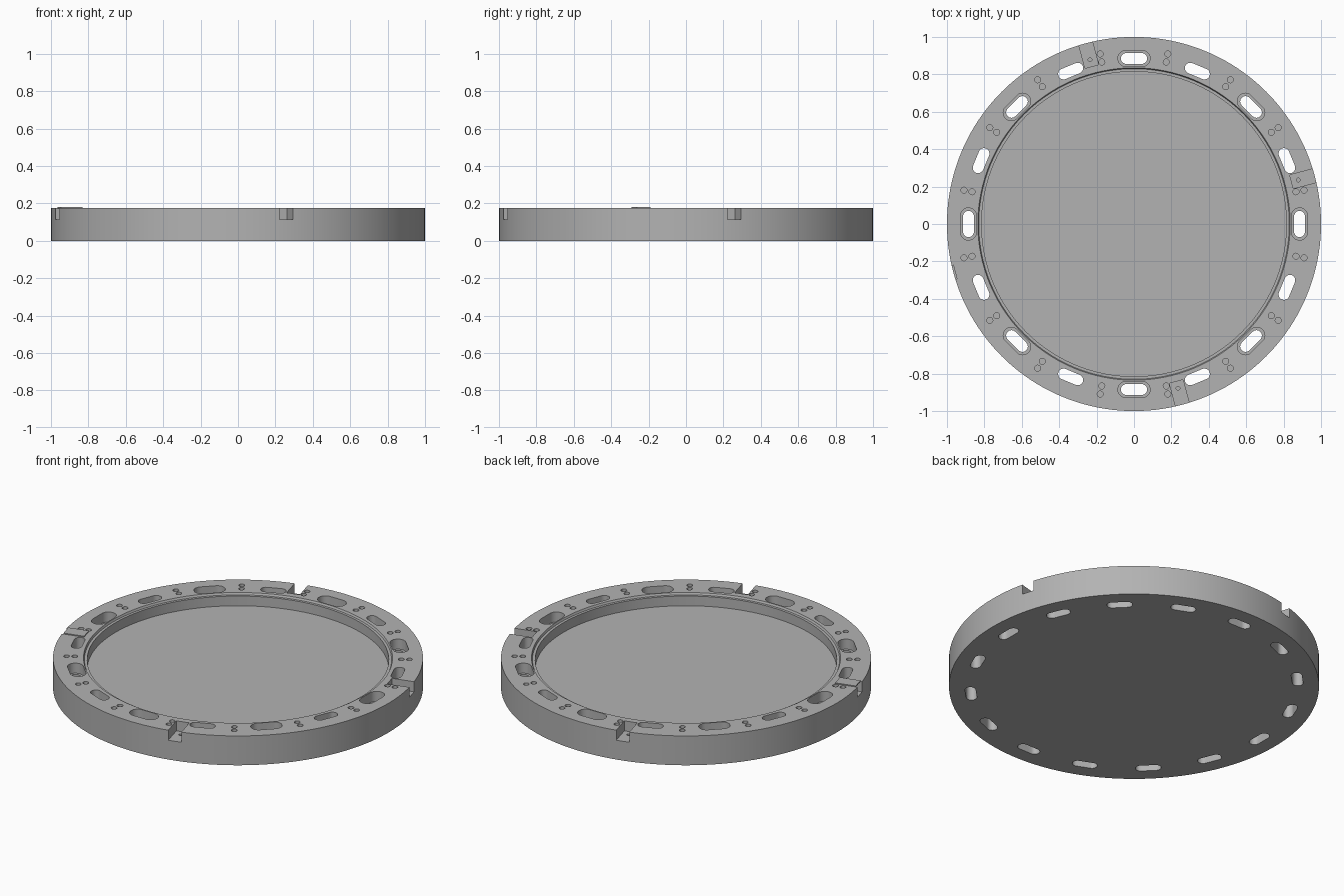
import bpy, bmesh, math
from mathutils import Matrix, Vector

cube = bpy.data.objects.get("Cube")
if cube:
    bpy.data.objects.remove(cube)

HEIGHT = 0.175
FLOOR_Z = 0.105
SLOT_R = 0.885

grey = bpy.data.materials.new("neutral grey")
grey.use_nodes = True
colour = (0.45, 0.45, 0.45, 1)
grey.diffuse_color = colour
grey.node_tree.nodes["Principled BSDF"].inputs["Base Color"].default_value = colour


def make_object(name, bm):
    bmesh.ops.recalc_face_normals(bm, faces=bm.faces)
    mesh = bpy.data.meshes.new(name)
    bm.to_mesh(mesh)
    bm.free()
    mesh.materials.append(grey)
    obj = bpy.data.objects.new(name, mesh)
    bpy.context.collection.objects.link(obj)
    return obj


def prism(bm, outline, z0, z1, angle):
    """Extrude an outline (radial, tangential) turned to an angle in degrees."""
    turn = Matrix.Rotation(math.radians(angle), 3, 'Z')
    low = [bm.verts.new(turn @ Vector((x, y, z0))) for x, y in outline]
    face = bm.faces.new(low)
    up = bmesh.ops.extrude_face_region(bm, geom=[face])
    verts = [v for v in up["geom"] if isinstance(v, bmesh.types.BMVert)]
    bmesh.ops.translate(bm, verts=verts, vec=(0, 0, z1 - z0))


def capsule(radius, half_length, width_r, steps=12):
    """Rounded slot lying along the tangent; a zero straight part gives a circle."""
    straight = half_length - width_r
    points = []
    for side in (1, -1):
        for i in range(steps + (1 if straight > 0 else 0)):
            a = math.pi * i / steps
            points.append((radius + side * width_r * math.cos(a),
                           side * (straight + width_r * math.sin(a))))
    return points


def rectangle(r0, r1, half):
    return [(r0, -half), (r1, -half), (r1, half), (r0, half)]


# Dish body: turned profile with a raised rim and stepped inner lip
profile = [(0, 0), (1, 0), (1, HEIGHT), (0.835, HEIGHT), (0.83, HEIGHT - 0.012),
           (0.815, HEIGHT - 0.012), (0.815, FLOOR_Z), (0, FLOOR_Z)]
bm = bmesh.new()
verts = [bm.verts.new((x, 0, z)) for x, z in profile]
edges = [bm.edges.new(pair) for pair in zip(verts, verts[1:])]
bmesh.ops.spin(bm, geom=verts + edges, axis=(0, 0, 1), cent=(0, 0, 0),
               angle=math.tau, steps=160, use_duplicate=False)
bmesh.ops.remove_doubles(bm, verts=bm.verts, dist=0.0001)
body = make_object("ring_dish", bm)

# Through slots around the rim, and a small hole under each notch
through = bmesh.new()
for i in range(16):
    prism(through, capsule(SLOT_R, 0.07, 0.029), -0.1, 0.3, i * 22.5)
for i in range(4):
    prism(through, capsule(0.909, 0.01, 0.01), 0.06, 0.3, 15 + i * 90)

# Wider slot pockets, paired screw holes and open edge notches
pockets = bmesh.new()
for i in range(8):
    prism(pockets, capsule(SLOT_R, 0.086, 0.043), 0.115, 0.3, i * 45)
for i in range(16):
    for r in (0.883, 0.927):
        prism(pockets, capsule(r, 0.016, 0.016), 0.115, 0.3, 11.25 + i * 22.5)
for i in range(4):
    prism(pockets, rectangle(0.872, 1.1, 0.0375), 0.115, 0.3, 15 + i * 90)

for name, cutter_mesh in (("slot_cutter", through), ("pocket_cutter", pockets)):
    cutter = make_object(name, cutter_mesh)
    cutter.hide_render = True
    cutter.hide_set(True)
    cutter.display_type = 'WIRE'
    mod = body.modifiers.new(name, 'BOOLEAN')
    mod.operation = 'DIFFERENCE'
    mod.solver = 'EXACT'
    mod.object = cutter
    bpy.context.view_layer.objects.active = body
    bpy.ops.object.modifier_apply(modifier=name)
    bpy.data.objects.remove(cutter)

# Thin cover plate over one notch
plate = bmesh.new()
prism(plate, rectangle(0.872, 0.99, 0.0375), HEIGHT - 0.001, HEIGHT + 0.006, 195)
make_object("notch_cover", plate)

# Smooth the round walls and keep the edges crisp
bpy.ops.object.select_all(action='DESELECT')
body.select_set(True)
bpy.context.view_layer.objects.active = body
bpy.ops.object.shade_smooth_by_angle(angle=math.radians(30))
